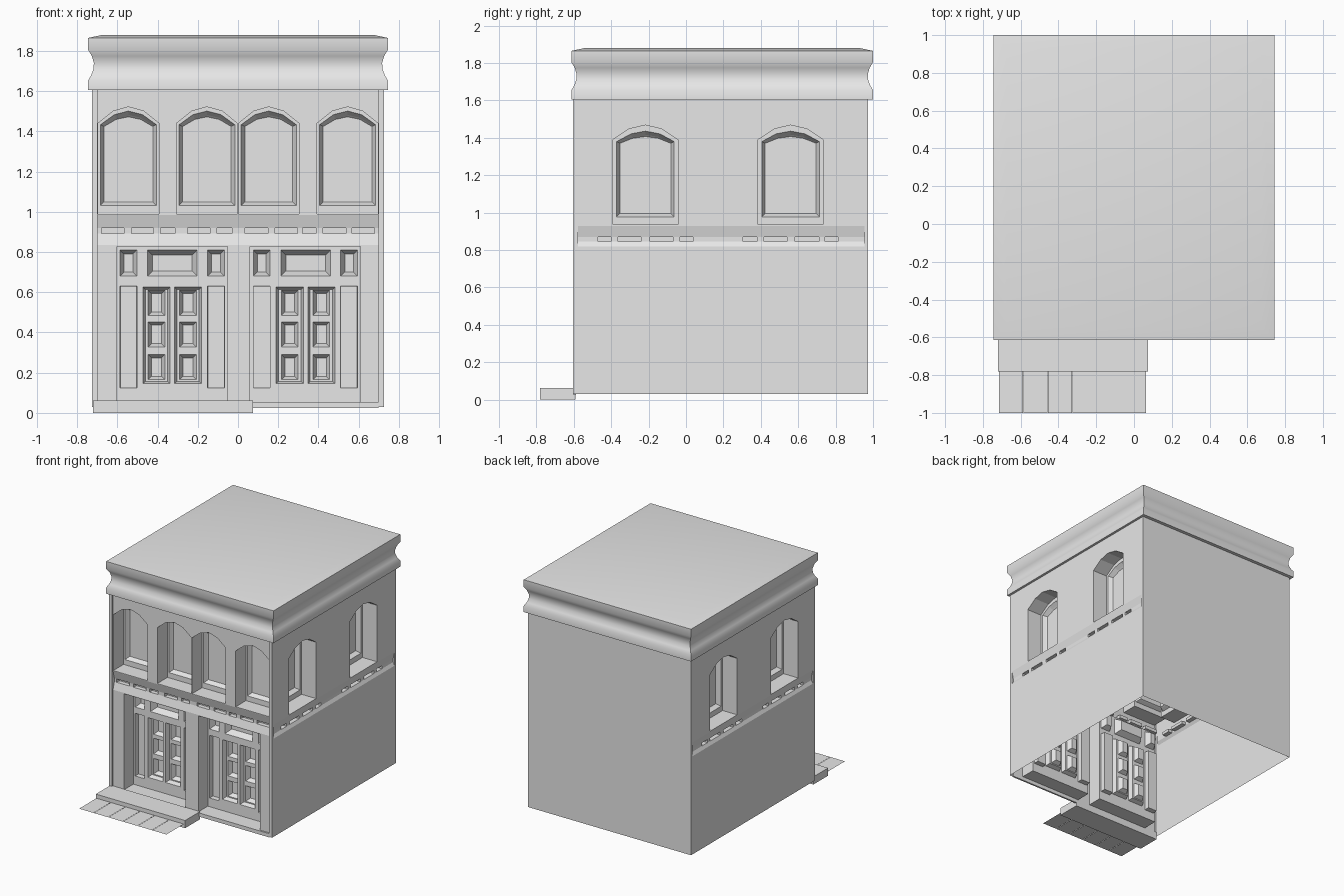
import bpy, bmesh
from mathutils import Vector
from mathutils.geometry import tessellate_polygon

if "Cube" in bpy.data.objects:
    bpy.data.objects.remove(bpy.data.objects["Cube"])

stone = bpy.data.materials.new("light_grey_stone")
stone.diffuse_color = (0.8, 0.8, 0.8, 1)
stone.use_nodes = True
stone.node_tree.nodes["Principled BSDF"].inputs["Base Color"].default_value = stone.diffuse_color

HX, FRONT, BACK = 0.726, -0.59, 0.973
front = lambda u, v, d: (u, FRONT + d, v)      # u = x, d = depth into the wall
side = lambda u, v, d: (HX - d, u, v)          # u = y, right wall (mirrored to the left)


class Part:
    """Collects faces drawn on a wall frame (u, v, depth)."""
    def __init__(self, name, frame=lambda x, y, z: (x, y, z)):
        self.name, self.frame, self.bm = name, frame, bmesh.new()

    def face(self, pts):
        self.bm.faces.new([self.bm.verts.new(self.frame(*p)) for p in pts])

    def ring(self, a, da, b, db):
        n = len(a)
        for i in range(n):
            j = (i + 1) % n
            self.face([(*a[i], da), (*a[j], da), (*b[j], db), (*b[i], db)])

    def plate(self, loop, d, holes=()):
        loops = [loop, *holes]
        pts = [p for l in loops for p in l]
        for t in tessellate_polygon([[Vector((*p, 0)) for p in l] for l in loops]):
            a, b, c = (pts[i] for i in t)
            area = (b[0]-a[0]) * (c[1]-a[1]) - (c[0]-a[0]) * (b[1]-a[1])
            if abs(area) > 1e-9:
                self.face([(*p, d) for p in ((a, b, c) if area > 0 else (a, c, b))])

    def done(self, mirror=False, smooth=False):
        bmesh.ops.remove_doubles(self.bm, verts=self.bm.verts, dist=0.0005)
        me = bpy.data.meshes.new(self.name)
        self.bm.to_mesh(me)
        self.bm.free()
        me.materials.append(stone)
        ob = bpy.data.objects.new(self.name, me)
        bpy.context.collection.objects.link(ob)
        if mirror:
            ob.modifiers.new("mirror", 'MIRROR')
        if smooth:
            bpy.ops.object.select_all(action='DESELECT')
            ob.select_set(True)
            bpy.context.view_layer.objects.active = ob
            bpy.ops.object.shade_smooth_by_angle(angle=0.7)
        return ob


def rect(u0, u1, v0, v1):
    return [(u0, v0), (u1, v0), (u1, v1), (u0, v1)]


def arch(u0, u1, v0, spring, apex):
    m, q, h = (u0+u1)/2, (u1-u0)/4, spring + (apex-spring)*0.74
    return [(u0, v0), (u1, v0), (u1, spring), (m+q, h), (m, apex), (m-q, h), (u0, spring)]


def window(part, u0, u1, v0, spring, apex, lip):
    shape = lambda e, s: arch(u0+e, u1-e, v0+s, spring-e*0.5, apex-e*1.6)
    outer, frame, inner, glass = shape(0, 0), shape(lip, 0.042), shape(lip+0.012, 0.054), shape(lip+0.018, 0.06)
    part.ring(outer, 0, outer, 0.13)
    part.ring(outer, 0.13, frame, 0.13)
    part.ring(frame, 0.13, inner, 0.155)
    part.ring(inner, 0.155, glass, 0.165)
    part.plate(glass, 0.165)
    return outer


def cove(part, u0, u1, profile, slots):
    """Shallow hollow band with a row of slots in its flat middle."""
    (za, _), (zb, db), (zc, dc), (zd, _) = profile
    part.face([(u0, za, 0), (u1, za, 0), (u1, zb, db), (u0, zb, db)])
    part.face([(u0, zc, dc), (u1, zc, dc), (u1, zd, 0), (u0, zd, 0)])
    cuts = [u0] + [u for s in slots for u in s] + [u1]
    for i, (a, b) in enumerate(zip(cuts, cuts[1:])):
        r = rect(a, b, zb, zc)
        if i % 2:
            part.ring(r, db, r, db + 0.035)
        part.plate(r, db + (0.035 if i % 2 else 0))
    for u in (u0, u1):
        part.face([(u, z, d) for z, d in profile])


def sunk(part, r, d, bevel, depth):
    """Bevelled sunken panel."""
    u0, u1, v0, v1 = r
    a, b = rect(*r), rect(u0+bevel, u1-bevel, v0+bevel, v1-bevel)
    part.ring(a, d, b, d + depth)
    part.plate(b, d + depth)
    return a


# upper front wall with four arched windows
p = Part("front_upper_wall", front)
holes = [window(p, a, b, 0.99, 1.44, 1.522, 0.013)
         for a, b in ((-0.697, -0.393), (-0.306, -0.003), (0.003, 0.303), (0.393, 0.697))]
p.plate(rect(-0.7, 0.7, 0.985, 1.62), 0, holes)
p.done()

# front frieze with slots
p = Part("front_frieze", front)
cove(p, -0.7, 0.7, [(0.835, 0), (0.893, 0.018), (0.92, 0.018), (0.985, 0)],
     [(-.68, -.567), (-.53, -.42), (-.386, -.313), (-.252, -.14), (-.104, -.03),
      (.035, .148), (.185, .295), (.32, .388), (.423, .537), (.568, .68)])
p.done()

# lower front wall with two door bays
p = Part("front_lower_wall", front)
bays = []
BAY = 0.12
for u0 in (-0.603, 0.06):
    u1 = u0 + 0.55
    bay = rect(u0, u1, 0.055, 0.828)
    bays.append(bay)
    p.ring(bay, 0, bay, BAY)
    cut = []
    for a, b in ((0.016, 0.1), (0.451, 0.535)):          # corner lights and side panels
        cut.append(sunk(p, (u0+a, u0+b, 0.68, 0.81), BAY, 0.02, 0.045))
        cut.append(sunk(p, (u0+a, u0+b, 0.125, 0.63), BAY, 0.002, 0.04))
    cut.append(sunk(p, (u0+0.153, u0+0.4, 0.68, 0.81), BAY, 0.025, 0.05))   # transom
    for a in (0.13, 0.287):                              # door leaves, three panels each
        l, r = u0 + a, u0 + a + 0.135
        frame, leaf = rect(l, r, 0.145, 0.625), rect(l+0.012, r-0.012, 0.157, 0.613)
        p.ring(frame, BAY, leaf, BAY + 0.035)
        panels = [sunk(p, (l+0.026, r-0.026, z, z+0.125), BAY + 0.035, 0.017, 0.035)
                  for z in (0.165, 0.328, 0.485)]
        p.plate(leaf, BAY + 0.035, panels)
        cut.append(frame)
    p.plate(bay, BAY, cut)
p.plate(rect(-0.7, 0.7, 0.03, 0.835), 0, bays)
p.done()

# side walls with frieze, two windows and the front corner strip
p = Part("side_wall", side)
Y0 = -0.604
holes = [window(p, a, a + 0.348, 0.936, 1.39, 1.468, 0.02) for a in (-0.391, 0.385)]
p.plate(rect(Y0, BACK, 0.93, 1.62), 0, holes)
p.plate(rect(Y0, BACK, 0.03, 0.82), 0)
for a, b in ((Y0, -0.578), (0.955, BACK)):
    p.plate(rect(a, b, 0.82, 0.93), 0)
cove(p, -0.578, 0.955, [(0.82, 0), (0.845, 0.014), (0.87, 0.014), (0.93, 0)],
     [(-.47, -.40), (-.364, -.24), (-.193, -.07), (-.032, .037),
      (.305, .38), (.417, .54), (.583, .711), (.743, .813)])
p.face([(Y0, 0.03, 0.026), (Y0, 0.03, 0), (Y0, 1.62, 0), (Y0, 1.62, 0.026)])
p.face([(FRONT, 0.03, 0.026), (Y0, 0.03, 0.026), (Y0, 1.62, 0.026), (FRONT, 1.62, 0.026)])
p.done(mirror=True)

# plain back wall
p = Part("back_wall")
p.face([(HX, BACK, 0.03), (-HX, BACK, 0.03), (-HX, BACK, 1.62), (HX, BACK, 1.62)])
p.done()

# cornice and roof, rectangles stacked along a moulding profile
p = Part("cornice_roof")
prof = [(0.035, 1.605), (0, 1.605), (0, 1.655), (0.015, 1.68), (0.026, 1.71), (0.028, 1.74),
        (0.018, 1.775), (0, 1.805), (0, 1.865), (0.07, 1.88)]
loops = [rect(-0.745+o, 0.745-o, -0.613+o, 1.0-o) for o, z in prof]
for i in range(len(prof) - 1):
    p.ring(loops[i], prof[i][1], loops[i+1], prof[i+1][1])
p.plate(loops[-1], prof[-1][1])
p.done(smooth=True)


def block(name, x0, x1, y0, y1, z0, z1):
    p = Part(name)
    r = rect(x0, x1, y0, y1)
    p.ring(r, z0, r, z1)
    p.plate(r, z1)
    p.face([(*q, z0) for q in reversed(r)])
    p.done()


# entrance step, right door sill and paving slabs
block("entrance_step", -0.72, 0.075, -0.78, -0.592, 0, 0.062)
block("door_sill", 0.075, 0.7, -0.602, -0.588, 0.025, 0.055)
p = Part("paving_slabs")
for i in range(6):
    x = -0.715 + i * 0.13
    p.plate(rect(x, x + 0.128, -1.0, -0.78), 0.03)
p.done()
